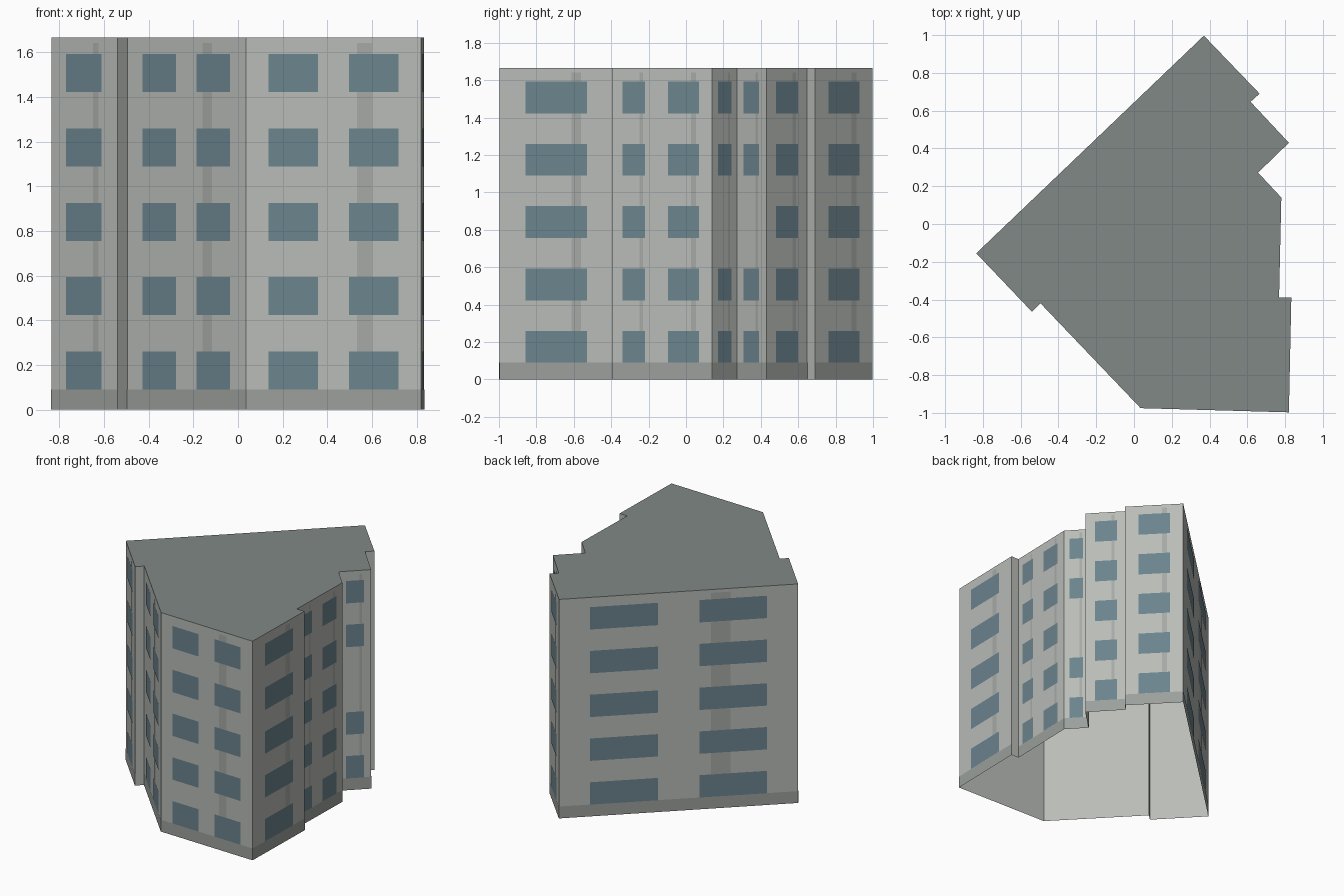
import bpy
from mathutils import Vector

if "Cube" in bpy.data.objects:
    bpy.data.objects.remove(bpy.data.objects["Cube"])

HEIGHT, FLOORS = 1.665, 5
STOREY = HEIGHT / FLOORS

# Footprint, counter-clockwise: (x, y, windows per floor on the wall starting here)
PLAN = [(-0.835, -0.155, 1), (-0.54, -0.465, 0), (-0.495, -0.42, 2),
        (0.035, -0.975, 2), (0.82, -0.997, 1), (0.833, -0.39, 0),
        (0.768, -0.39, 1), (0.773, -0.168, 1), (0.78, 0.14, 1),
        (0.657, 0.272, 1), (0.82, 0.43, 1), (0.617, 0.647, 0),
        (0.665, 0.69, 1), (0.37, 0.997, 2)]
SPANS = {0: [], 1: [(0.23, 0.77)], 2: [(0.13, 0.413), (0.587, 0.87)]}
NO_MIDDLE_WINDOW = {8, 9}     # short walls missing the third-floor window


def make_object(name, verts, faces, colour):
    mesh = bpy.data.meshes.new(name)
    mesh.from_pydata(verts, [], faces)
    mat = bpy.data.materials.new(name)
    mat.diffuse_color = (*colour, 1)
    mat.use_nodes = True
    mat.node_tree.nodes["Principled BSDF"].inputs["Base Color"].default_value = mat.diffuse_color
    mesh.materials.append(mat)
    obj = bpy.data.objects.new(name, mesh)
    bpy.context.collection.objects.link(obj)


def panels(name, rects, colour):
    """Flat panels lying on walls: (wall, start, end, bottom, top, offset)."""
    verts, faces = [], []
    for wall, u0, u1, z0, z1, off in rects:
        a = Vector(PLAN[wall][:2])
        d = Vector(PLAN[(wall + 1) % len(PLAN)][:2]) - a
        out = Vector((d.y, -d.x)).normalized() * off
        n = len(verts)
        for u, z in ((u0, z0), (u1, z0), (u1, z1), (u0, z1)):
            p = a + d * u + out
            verts.append((p.x, p.y, z))
        faces.append((n, n + 1, n + 2, n + 3))
    make_object(name, verts, faces, colour)


# Walls: shell with an open bottom
count = len(PLAN)
ring = [(x, y, z) for z in (0, HEIGHT) for x, y, _ in PLAN]
sides = [(i, (i + 1) % count, (i + 1) % count + count, i + count) for i in range(count)]
make_object("walls", ring, sides, (0.48, 0.50, 0.47))

# Flat roof
make_object("roof", ring[count:], [tuple(range(count))], (0.22, 0.25, 0.24))

# Windows, base band and vertical stains on every main wall
windows, bands, stains = [], [], []
for wall, (_, _, columns) in enumerate(PLAN):
    if not columns:
        continue
    bands.append((wall, 0, 1, 0, 0.09, 0.002))
    stains.append((wall, 0.635, 0.718, 0.09, 1.64, 0.0015))
    for floor in range(FLOORS):
        if floor == 2 and wall in NO_MIDDLE_WINDOW:
            continue
        z = floor * STOREY
        for u0, u1 in SPANS[columns]:
            windows.append((wall, u0, u1, z + 0.09, z + 0.26, 0.003))

panels("windows", windows, (0.15, 0.23, 0.27))
panels("base_band", bands, (0.33, 0.35, 0.33))
panels("wall_stains", stains, (0.38, 0.40, 0.38))
